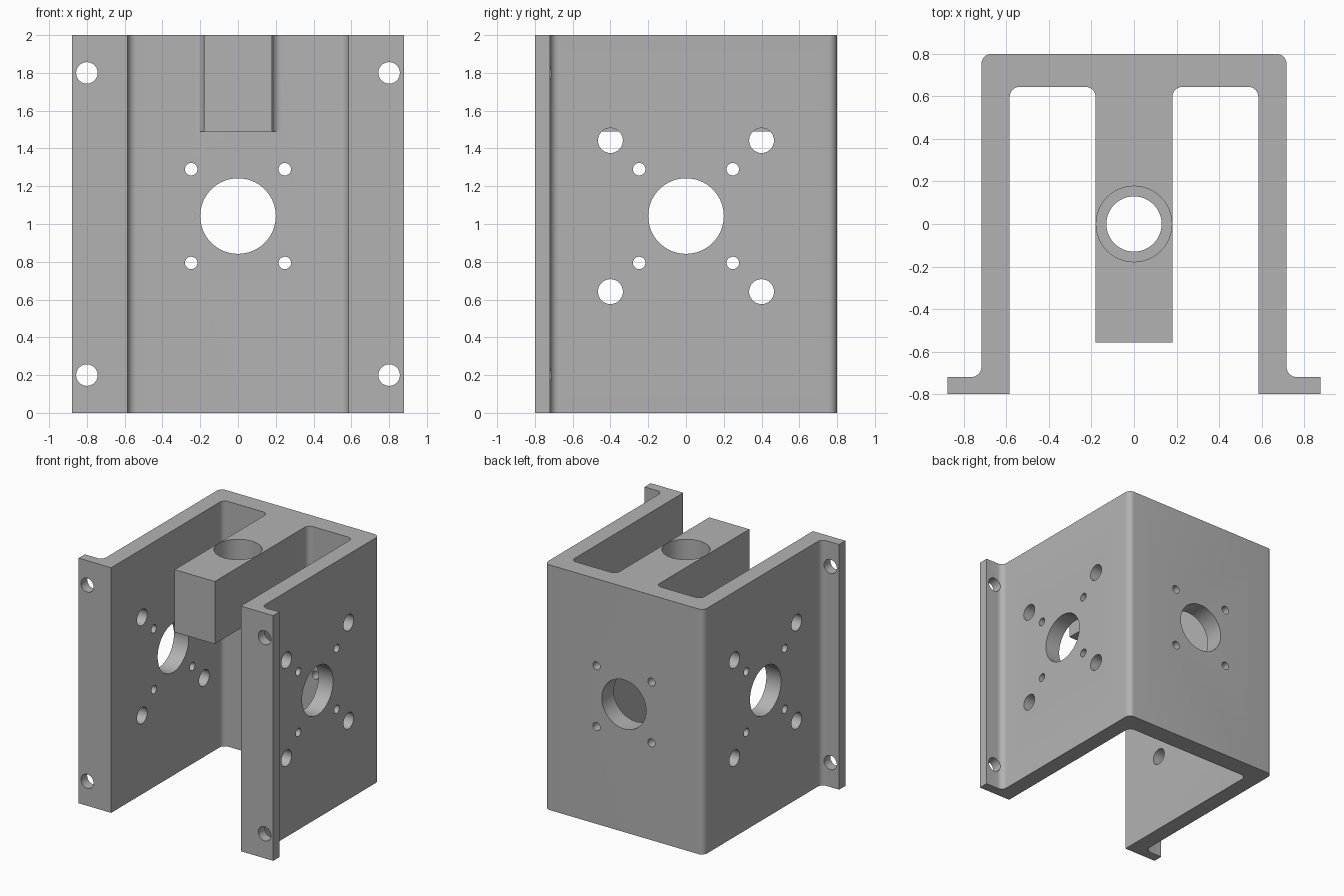
import bpy, bmesh
from math import pi, radians
from mathutils import Vector, Matrix

cube = bpy.data.objects.get("Cube")
if cube:
    bpy.data.objects.remove(cube, do_unlink=True)

HEIGHT = 2.0
FILLET = 0.047
HUB_Z = 1.042

grey = bpy.data.materials.new("plain_grey")
grey.use_nodes = True
GREY = (0.45, 0.45, 0.45, 1)
grey.diffuse_color = GREY
grey.node_tree.nodes["Principled BSDF"].inputs["Base Color"].default_value = GREY


def rounded(corners, steps=8):
    """Replace each (x, y, radius) right-angle corner by an arc."""
    out = []
    for i, (x, y, r) in enumerate(corners):
        p = Vector((x, y))
        if not r:
            out.append(p)
            continue
        a = (Vector(corners[i - 1][:2]) - p).normalized() * r
        b = (Vector(corners[(i + 1) % len(corners)][:2]) - p).normalized() * r
        centre = p + a + b
        for k in range(steps + 1):
            arm = Matrix.Rotation(-a.angle_signed(b) * -k / steps, 2) @ -b
            # sweep from the incoming edge to the outgoing edge
            t = k / steps * pi / 2
            arm = -b * cos_(t) - a * sin_(t)
            out.append(centre + arm)
    return out


def cos_(t):
    return Vector((1, 0)).dot(Matrix.Rotation(t, 2) @ Vector((1, 0)))


def sin_(t):
    return cos_(pi / 2 - t)


def prism(name, half, z0, z1):
    """Extrude a profile given by its +x half, mirrored across x = 0."""
    mirrored = [(-x, y, r) for x, y, r in reversed(half)]
    bm = bmesh.new()
    face = bm.faces.new([bm.verts.new((p.x, p.y, z0)) for p in rounded(half + mirrored)])
    top = bmesh.ops.extrude_face_region(bm, geom=[face])["geom"]
    bmesh.ops.translate(bm, vec=(0, 0, z1 - z0),
                        verts=[v for v in top if isinstance(v, bmesh.types.BMVert)])
    bmesh.ops.recalc_face_normals(bm, faces=bm.faces)
    return finish(name, bm)


def finish(name, bm):
    mesh = bpy.data.meshes.new(name)
    bm.to_mesh(mesh)
    bm.free()
    mesh.materials.append(grey)
    obj = bpy.data.objects.new(name, mesh)
    bpy.context.collection.objects.link(obj)
    return obj


def drill(bm, at, radius, depth, axis):
    """Add a cylinder along the given axis to the cutter mesh."""
    turn = {"X": Matrix.Rotation(pi / 2, 4, "Y"),
            "Y": Matrix.Rotation(pi / 2, 4, "X"),
            "Z": Matrix.Identity(4)}[axis]
    bmesh.ops.create_cone(bm, cap_ends=True, segments=64 if radius > 0.1 else 32,
                          radius1=radius, radius2=radius, depth=depth,
                          matrix=Matrix.Translation(at) @ turn)


def boolean(target, tool, operation):
    mod = target.modifiers.new(operation.lower(), "BOOLEAN")
    mod.operation, mod.object, mod.solver = operation, tool, "EXACT"
    mod.use_self = True
    bpy.context.view_layer.objects.active = target
    bpy.ops.object.modifier_apply(modifier=mod.name)
    bpy.data.objects.remove(tool, do_unlink=True)


# U-shaped channel with outward mounting flanges
bracket = prism("motor_bracket", [
    (0.585, 0.645, FILLET), (0.585, -0.8, 0), (0.878, -0.8, 0),
    (0.878, -0.72, 0), (0.718, -0.72, FILLET), (0.718, 0.8, FILLET)], 0, HEIGHT)

# Central arm, flared where it meets the back wall
arm = prism("central_arm", [
    (0.181, -0.558, 0), (0.181, 0.645, FILLET),
    (0.181 + FILLET, 0.645, 0), (0.181 + FILLET, 0.72, 0)], 1.49, HEIGHT)
boolean(bracket, arm, "UNION")

# Holes, kept in separate cutters so that none overlap
back, sides, flanges = bmesh.new(), bmesh.new(), bmesh.new()
drill(back, (0, 0.72, HUB_Z), 0.2, 0.4, "Y")
for side in (-1, 1):
    drill(sides, (side * 0.65, 0, HUB_Z), 0.2, 0.3, "X")
    for u in (-1, 1):
        for v in (-1, 1):
            small = HUB_Z + v * 0.248
            drill(sides, (side * 0.65, u * 0.248, small), 0.033, 0.3, "X")
            drill(sides, (side * 0.65, u * 0.4, HUB_Z + v * 0.4), 0.066, 0.3, "X")
            if side == 1:
                drill(back, (u * 0.248, 0.72, small), 0.033, 0.4, "Y")
    for z in (0.2, 1.8):
        drill(flanges, (side * 0.8, -0.76, z), 0.057, 0.2, "Y")

# Stepped bore through the arm
bore, pocket = bmesh.new(), bmesh.new()
drill(bore, (0, 0, 1.75), 0.13, 0.8, "Z")
drill(pocket, (0, 0, 1.9), 0.178, 0.6, "Z")

for name, bm in (("back_holes", back), ("side_holes", sides), ("flange_holes", flanges),
                 ("arm_bore", bore), ("arm_pocket", pocket)):
    cutter = finish(name, bm)
    cutter.hide_render = True
    boolean(bracket, cutter, "DIFFERENCE")

# Smooth fillets and bores, sharp machined edges
bpy.ops.object.select_all(action="DESELECT")
bracket.select_set(True)
bpy.context.view_layer.objects.active = bracket
bpy.ops.object.shade_smooth_by_angle(angle=radians(30))
